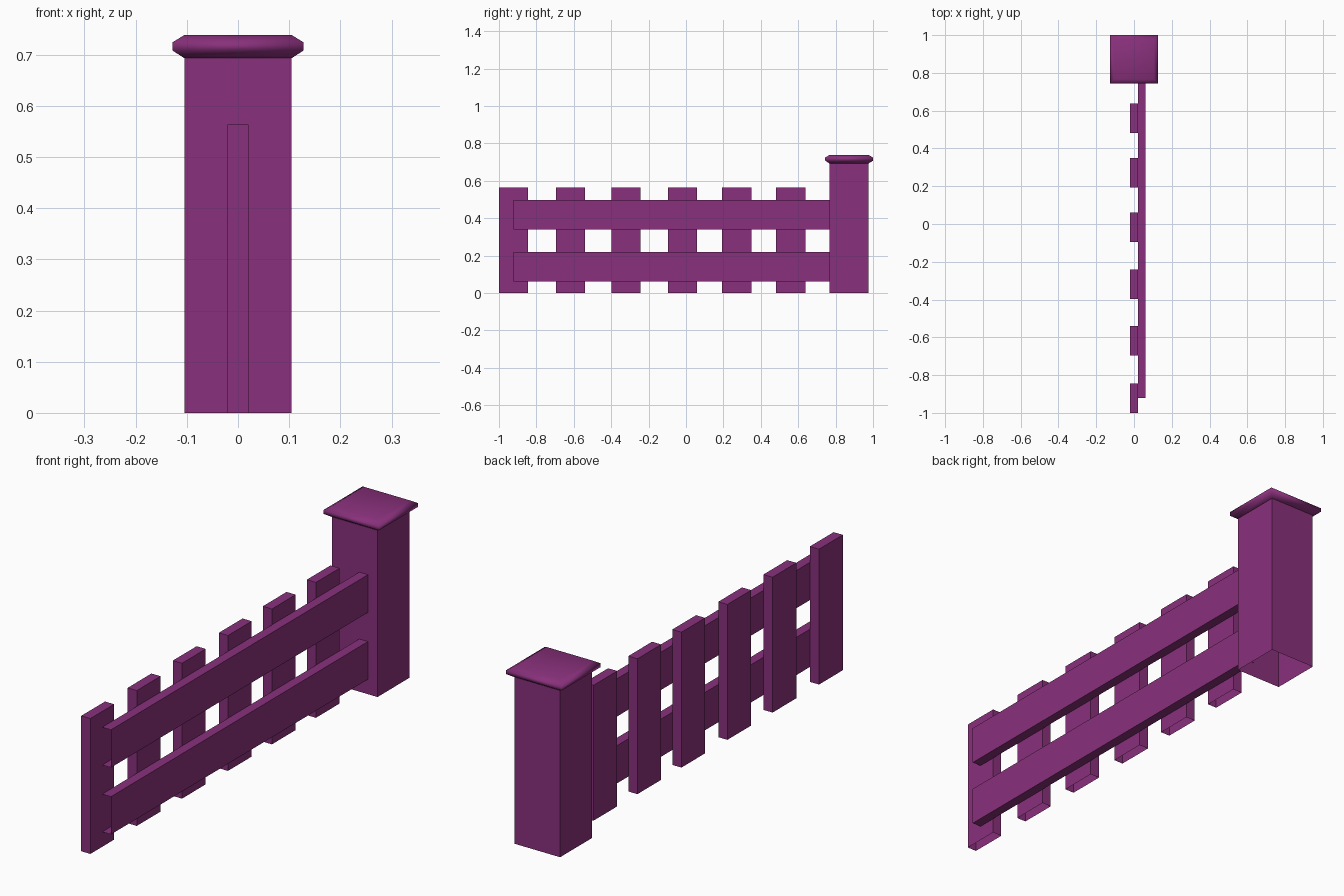
import bpy, bmesh, math

if "Cube" in bpy.data.objects:
    bpy.data.objects.remove(bpy.data.objects["Cube"])

paint = bpy.data.materials.new("purple_paint")
paint.diffuse_color = (0.25, 0.03, 0.2, 1)
paint.use_nodes = True
paint.node_tree.nodes["Principled BSDF"].inputs["Base Color"].default_value = paint.diffuse_color


def finish(bm, name):
    mesh = bpy.data.meshes.new(name)
    bm.to_mesh(mesh)
    bm.free()
    mesh.materials.append(paint)
    obj = bpy.data.objects.new(name, mesh)
    bpy.context.collection.objects.link(obj)
    return obj


def box(name, lo, hi, open_dirs):
    """Box between two corners, leaving out faces as (axis, sign)."""
    bm = bmesh.new()
    bmesh.ops.create_cube(bm, size=1)
    bm.normal_update()
    gone = [f for f in bm.faces for a, s in open_dirs if f.normal[a] * s > 0.9]
    bmesh.ops.delete(bm, geom=gone, context='FACES')
    for v in bm.verts:
        v.co = [(l + h) / 2 + c * (h - l) for l, h, c in zip(lo, hi, v.co)]
    return finish(bm, name)


# Pickets, open underneath
for y in (-0.92, -0.617, -0.32, -0.018, 0.271, 0.56):
    box("picket", (-0.021, y - 0.078, 0), (0.021, y + 0.078, 0.563), [(2, -1)])
bpy.data.objects["picket"].location.y = -0.002

# Rails, hollow at both ends
for z in (0.062, 0.34):
    box("rail", (0.021, -0.922, z), (0.061, 0.768, z + 0.157), [(1, -1), (1, 1)])

# Post, open underneath and closed by the cap
box("post", (-0.105, 0.767, 0), (0.105, 0.977, 0.693), [(2, -1), (2, 1)])

# Cap with chamfered rim, made from stacked square rings
bm = bmesh.new()
rings = []
for r, z in ((0.105, 0.693), (0.128, 0.708), (0.128, 0.724), (0.105, 0.738)):
    rings.append([bm.verts.new((sx * r, 0.872 + sy * r, z))
                  for sx, sy in ((-1, -1), (1, -1), (1, 1), (-1, 1))])
for a, b in zip(rings, rings[1:]):
    for i in range(4):
        j = (i + 1) % 4
        bm.faces.new((a[i], a[j], b[j], b[i]))
bm.faces.new(rings[-1])
bm.faces.new(rings[0][::-1])
cap = finish(bm, "post_cap")
bpy.context.view_layer.objects.active = cap
cap.select_set(True)
bpy.ops.object.shade_smooth_by_angle(angle=math.radians(62))
